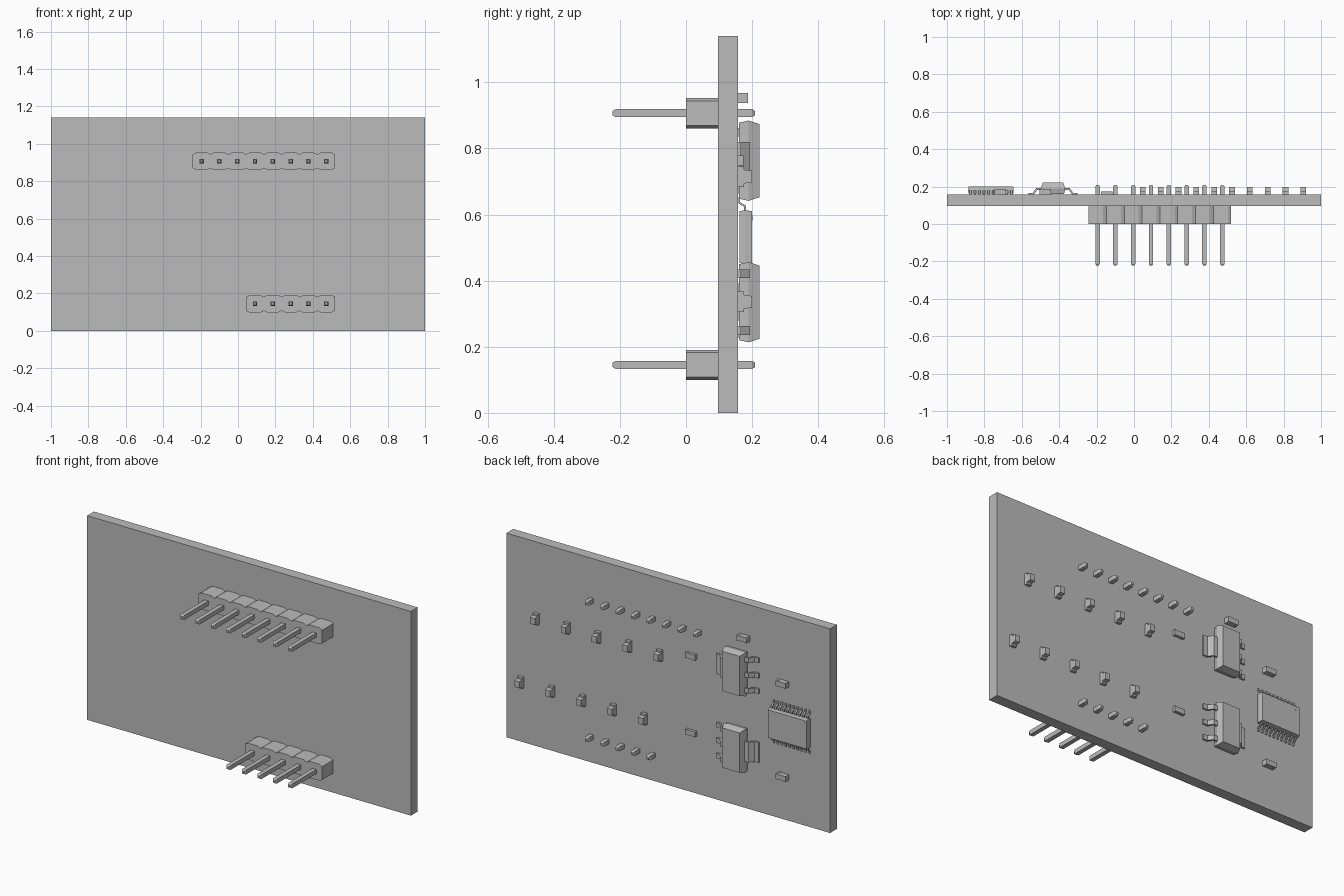
import bpy, bmesh, math
from mathutils import Vector

if "Cube" in bpy.data.objects:
    bpy.data.objects.remove(bpy.data.objects["Cube"])

grey = bpy.data.materials.new("plain grey")
grey.diffuse_color = (0.5, 0.5, 0.5, 1)
grey.use_nodes = True
grey.node_tree.nodes["Principled BSDF"].inputs["Base Color"].default_value = grey.diffuse_color
BACK = 0.157      # rear face of the board
FRONT = 0.097     # front face of the board
PITCH = 0.0953


def finish(name, bm):
    bmesh.ops.recalc_face_normals(bm, faces=bm.faces)
    me = bpy.data.meshes.new(name)
    bm.to_mesh(me)
    bm.free()
    me.materials.append(grey)
    ob = bpy.data.objects.new(name, me)
    bpy.context.collection.objects.link(ob)
    return ob


def loft(bm, rings):
    """Closed solid through equally long rings of points."""
    vs = [[bm.verts.new(p) for p in r] for r in rings]
    n = len(vs[0])
    for a, b in zip(vs, vs[1:]):
        for i in range(n):
            j = (i + 1) % n
            bm.faces.new((a[i], a[j], b[j], b[i]))
    bm.faces.new(vs[0])
    bm.faces.new(vs[-1])


def rect(x, y, z, w, h):
    return [(x + sx * w / 2, y, z + sz * h / 2)
            for sx, sz in ((-1, -1), (1, -1), (1, 1), (-1, 1))]


def box(bm, x, z, w, h, y0, y1):
    loft(bm, [rect(x, y0, z, w, h), rect(x, y1, z, w, h)])


def lead(bm, origin, u, side, width, reach, rise, t):
    """Gull-wing lead running outwards along u, extruded along side."""
    k = reach / 3
    prof = [(0, rise), (k, rise), (2 * k - t / 2, 0), (reach, 0), (reach, t),
            (2 * k, t), (k + t / 2, rise + t), (0, rise + t)]
    up = Vector((0, 1, 0))
    loft(bm, [[Vector(origin) + u * a + up * b + side * (s * width / 2)
               for a, b in prof] for s in (-1, 1)])


X, Z = Vector((1, 0, 0)), Vector((0, 0, 1))

# Circuit board
bm = bmesh.new()
box(bm, 0, 0.57, 2, 1.14, FRONT, BACK)
finish("circuit_board", bm)


# Pin headers: notched housing and square tapered pins
def header(label, first, count, z):
    xs = [first + i * PITCH for i in range(count)]
    h, c, d = 0.046, 0.018, 0.009
    p = PITCH / 2
    top = []
    for x in xs:
        top += [(x - p, h - d), (x - p + c, h), (x + p - c, h)]
    top.append((xs[-1] + p, h - d))
    outline = top + [(x, -dz) for x, dz in reversed(top)]
    bm = bmesh.new()
    loft(bm, [[(x, y, z + dz) for x, dz in outline] for y in (0, FRONT)])
    finish(label + "_header_housing", bm)
    bm = bmesh.new()
    for x in xs:
        loft(bm, [rect(x, y, z, s, s) for y, s in
                  ((-0.222, 0.013), (-0.213, 0.024), (0.2, 0.024), (0.209, 0.013))])
    finish(label + "_header_pins", bm)


header("upper", -0.195, 8, 0.907)
header("lower", -0.195 + 3 * PITCH, 5, 0.145)


# Voltage regulators: tapered body, wide tab on one side, three leads opposite
def regulator(label, x, z, tab):
    bm = bmesh.new()
    loft(bm, [rect(x, y, z, w, h) for y, w, h in
              ((BACK + 0.004, 0.118, 0.23), (BACK + 0.032, 0.132, 0.243),
               (BACK + 0.065, 0.108, 0.222))])
    finish(label + "_regulator_body", bm)
    bm = bmesh.new()
    for s, width, offs in ((tab, 0.112, (0,)), (-tab, 0.027, (-0.086, 0, 0.086))):
        for o in offs:
            lead(bm, (x + s * 0.06, BACK, z + o), X * s, Z, width, 0.071, 0.026, 0.01)
    finish(label + "_regulator_leads", bm)


regulator("upper", -0.433, 0.763, 1)
regulator("lower", -0.433, 0.335, -1)

# Twenty-lead chip with a round index mark
cx, cz = -0.765, 0.532
bm = bmesh.new()
loft(bm, [rect(cx, y, cz, w, h) for y, w, h in
          ((BACK + 0.005, 0.238, 0.156), (BACK + 0.022, 0.244, 0.163),
           (BACK + 0.043, 0.238, 0.156))])
finish("chip_body", bm)
bm = bmesh.new()
for s in (-1, 1):
    for i in range(10):
        lead(bm, (cx + (i - 4.5) * 0.0244, BACK, cz + s * 0.078),
             Z * s, X, 0.01, 0.042, 0.018, 0.006)
finish("chip_leads", bm)
bm = bmesh.new()
ring = [(math.cos(a * math.tau / 16) * 0.008, math.sin(a * math.tau / 16) * 0.008)
        for a in range(16)]
loft(bm, [[(cx - 0.1 + a, y, cz + 0.058 + b) for a, b in ring]
          for y in (BACK + 0.042, BACK + 0.044)])
finish("chip_index_mark", bm)

# Indicator lamps: low base with a raised lens, in two staggered rows
for label, x0, z in (("upper", 0.81, 0.715), ("lower", 0.905, 0.336)):
    base, lens = bmesh.new(), bmesh.new()
    for i in range(5):
        x = x0 - i * 2 * PITCH
        box(base, x, z, 0.03, 0.062, BACK, BACK + 0.018)
        loft(lens, [rect(x, BACK + 0.018, z, 0.03, 0.042),
                    rect(x, BACK + 0.042, z, 0.03, 0.036)])
    finish(label + "_lamp_bases", base)
    finish(label + "_lamp_lenses", lens)

# Small passives: body with slightly larger end caps
for i, (x, z, h) in enumerate(((-0.146, 0.763, 0.017), (-0.146, 0.335, 0.017),
                               (-0.474, 0.953, 0.03), (-0.715, 0.763, 0.03),
                               (-0.715, 0.243, 0.03))):
    bm = bmesh.new()
    box(bm, x, z, 0.04, 0.028, BACK, BACK + h - 0.001)
    for s in (-1, 1):
        box(bm, x + s * 0.025, z, 0.012, 0.03, BACK, BACK + h)
    finish("passive_%d" % (i + 1), bm)
